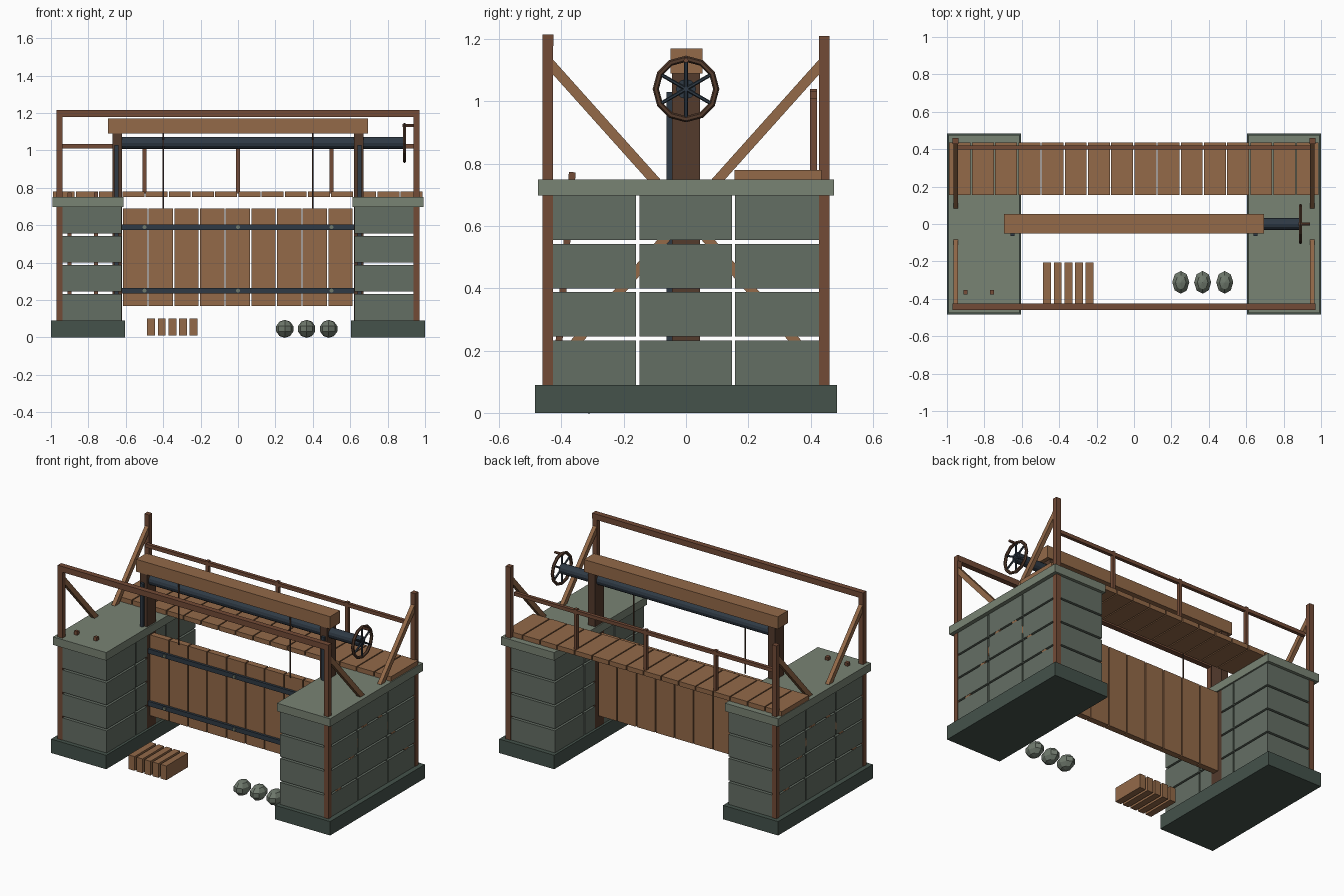
import bpy, math
from mathutils import Vector

if "Cube" in bpy.data.objects:
    bpy.data.objects.remove(bpy.data.objects["Cube"])


def mat(name, r, g, b):
    m = bpy.data.materials.new(name)
    m.diffuse_color = (*[(c / 255) ** 2.2 for c in (r, g, b)], 1)
    m.use_nodes = True
    m.node_tree.nodes["Principled BSDF"].inputs["Base Color"].default_value = m.diffuse_color
    return m


WOOD = mat("wood", 146, 105, 74)
DARK = mat("dark_wood", 114, 76, 57)
POST = mat("deep_wood", 84, 61, 48)
IRON = mat("iron", 50, 60, 70)
BASE = mat("base_stone", 70, 83, 76)
BLOCK = mat("block_stone", 100, 110, 100)
CAP = mat("cap_stone", 120, 130, 115)
ROCK = mat("rock", 110, 120, 108)


def finish(name, m):
    o = bpy.context.object
    o.name = name
    o.data.materials.append(m)
    return o


def box(name, m, x0, x1, y0, y1, z0, z1):
    bpy.ops.mesh.primitive_cube_add(size=1, location=((x0 + x1) / 2, (y0 + y1) / 2, (z0 + z1) / 2))
    o = finish(name, m)
    o.scale = (abs(x1 - x0), abs(y1 - y0), abs(z1 - z0))
    return o


def bar(name, m, a, b, w, h):
    """Rectangular bar between two points; w along x, h across."""
    a, b = Vector(a), Vector(b)
    d = b - a
    bpy.ops.mesh.primitive_cube_add(size=1, location=(a + b) / 2)
    o = finish(name, m)
    o.scale = (w, h, d.length)
    o.rotation_euler = (math.atan2(-d.y, d.z), 0, 0)
    return o


def rod(name, m, a, b, r, n=8):
    a, b = Vector(a), Vector(b)
    bpy.ops.mesh.primitive_cylinder_add(vertices=n, radius=r, depth=(b - a).length, location=(a + b) / 2)
    o = finish(name, m)
    o.rotation_euler = (b - a).to_track_quat('Z', 'Y').to_euler()
    return o


for s, side in ((-1, "left"), (1, "right")):
    # stone pier: plinth, open-jointed blocks, cap
    box(f"{side}_pier_base", BASE, s * 0.605, s * 1.0, -0.485, 0.485, 0, 0.09)
    for row in range(4):
        z = 0.09 + 0.155 * row
        for col in range(3):
            y = -0.457 + 0.3075 * col
            box(f"{side}_pier_block", BLOCK, s * 0.622, s * 0.967, y, y + 0.297, z, z + 0.143)
    box(f"{side}_pier_cap", CAP, s * 0.612, s * 0.993, -0.475, 0.475, 0.698, 0.75)
    # corner posts and diagonal braces
    for t, end in ((-1, "front"), (1, "back")):
        box(f"{side}_{end}_post", DARK, s * 0.937, s * 0.97, t * 0.427, t * 0.46, 0.09, 1.21)
        bar(f"{side}_{end}_upper_brace", WOOD, (s * 0.953, t * 0.44, 1.125), (s * 0.953, t * 0.095, 0.74), 0.026, 0.032)
        bar(f"{side}_{end}_lower_brace", WOOD, (s * 0.953, t * 0.05, 0.58), (s * 0.953, t * 0.42, 0.15), 0.026, 0.032)
    # gate frame post with iron guide
    box(f"{side}_gate_post", POST, s * 0.62, s * 0.67, -0.045, 0.045, 0.09, 1.09)
    box(f"{side}_gate_guide", IRON, s * 0.638, s * 0.66, -0.063, -0.045, 0.09, 1.03)
    # hoisting rope
    rod(f"{side}_rope", POST, (s * 0.4, -0.035, 0.69), (s * 0.4, -0.035, 1.09), 0.004, 6)

# front top rail and back handrail
box("front_top_rail", DARK, -0.97, 0.97, -0.46, -0.425, 1.178, 1.215)
box("handrail", DARK, -0.94, 0.94, 0.398, 0.42, 1.01, 1.033)
for x in (-0.5, 0, 0.5):
    box("handrail_post", DARK, x - 0.01, x + 0.01, 0.398, 0.42, 0.77, 1.04)

# walkway planks
for i in range(16):
    x = -0.99 + i * 0.124
    box("deck_plank", WOOD, x, x + 0.117, 0.155, 0.435, 0.75, 0.78)

# sluice gate: planks, iron straps, bolts
for i in range(9):
    x = -0.615 + i * 0.1373
    box("gate_plank", WOOD, x, x + 0.13, -0.02, 0.02, 0.167, 0.69)
for z in (0.25, 0.59):
    box("gate_strap", IRON, -0.625, 0.625, -0.036, -0.018, z - 0.015, z + 0.015)
    for x in (-0.5, 0, 0.5):
        rod("gate_bolt", ROCK, (x, -0.03, z), (x, -0.044, z), 0.011)

# lintel beam and windlass drum
box("lintel_beam", WOOD, -0.695, 0.695, -0.05, 0.053, 1.09, 1.17)
rod("windlass_drum", IRON, (-0.67, 0, 1.04), (0.89, 0, 1.04), 0.032, 12)

# hand wheel: rim, spokes, crank peg
bpy.ops.mesh.primitive_torus_add(major_segments=12, minor_segments=6, major_radius=0.097, minor_radius=0.01,
                                 location=(0.89, 0, 1.04), rotation=(0, math.pi / 2, 0))
finish("wheel_rim", POST)
for i in range(3):
    a = math.pi / 2 + i * math.pi / 3
    y, z = 0.097 * math.cos(a), 0.097 * math.sin(a)
    rod("wheel_spoke", IRON, (0.89, -y, 1.04 - z), (0.89, y, 1.04 + z), 0.006, 6)
rod("wheel_handle", DARK, (0.88, 0, 1.132), (0.94, 0, 1.132), 0.008)

# tool handles standing in the left pier
for x in (-0.9, -0.76):
    bar("tool_handle", DARK, (x, -0.41, 0.2), (x, -0.365, 0.773), 0.022, 0.022)

# spare slats in front
for i in range(5):
    x = -0.486 + i * 0.057
    box("spare_slat", WOOD, x, x + 0.042, -0.425, -0.205, 0.01, 0.102)

# loose stones
for x in (0.25, 0.367, 0.485):
    bpy.ops.mesh.primitive_uv_sphere_add(segments=8, ring_count=5, radius=1, location=(x, -0.312, 0.046))
    finish("loose_stone", ROCK).scale = (0.048, 0.064, 0.048)
